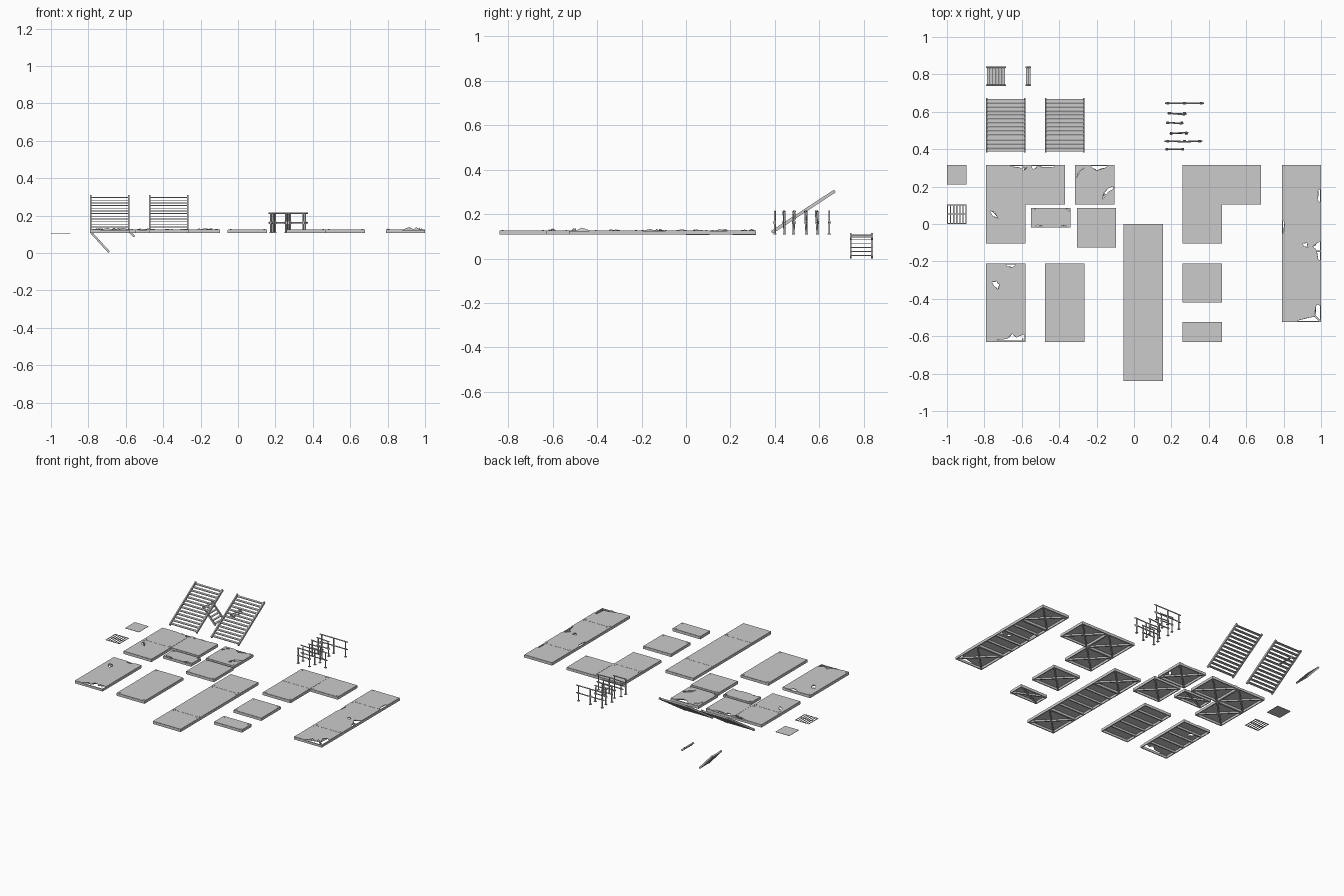
import bpy, bmesh
from math import radians
from mathutils import Vector as V, Matrix

if "Cube" in bpy.data.objects:
    bpy.data.objects.remove(bpy.data.objects["Cube"])

TOP, DECK, LOW = 0.127, 0.1235, 0.108   # deck top, deck underside, frame bottom
S = 0.21                                # panel module


def finish(bm, name, smooth=False):
    bmesh.ops.recalc_face_normals(bm, faces=bm.faces)
    me = bpy.data.meshes.new(name)
    bm.to_mesh(me)
    bm.free()
    ob = bpy.data.objects.new(name, me)
    bpy.context.collection.objects.link(ob)
    if smooth:
        bpy.ops.object.select_all(action='DESELECT')
        ob.select_set(True)
        bpy.context.view_layer.objects.active = ob
        bpy.ops.object.shade_smooth_by_angle(angle=radians(50))
    return ob


def box(bm, lo, hi):
    lo, hi = V(lo), V(hi)
    bmesh.ops.create_cube(bm, size=1, matrix=Matrix.Translation((lo + hi) / 2)
                          @ Matrix.Diagonal((*(hi - lo), 1)))


def bar(bm, a, b, w, h):
    a, b = V(a), V(b)
    bmesh.ops.create_cube(bm, size=1, matrix=Matrix.Translation((a + b) / 2)
                          @ (b - a).to_track_quat('X', 'Z').to_matrix().to_4x4()
                          @ Matrix.Diagonal(((b - a).length, w, h, 1)))


def rod(bm, a, b, r, seg=8):
    a, b = V(a), V(b)
    bmesh.ops.create_cone(bm, cap_ends=True, segments=seg, radius1=r, radius2=r,
                          depth=(b - a).length, matrix=Matrix.Translation((a + b) / 2)
                          @ (b - a).to_track_quat('Z', 'Y').to_matrix().to_4x4())


def prism(bm, pts, z0, z1):
    f = bm.faces.new([bm.verts.new((x, y, z0)) for x, y in pts])
    r = bmesh.ops.extrude_face_region(bm, geom=[f])
    bmesh.ops.translate(bm, vec=(0, 0, z1 - z0),
                        verts=[v for v in r['geom'] if isinstance(v, bmesh.types.BMVert)])


def platform(name, panels, holes=()):
    """panels: (x0, y0, width, length); long ones get joists, others an X brace."""
    deck, frame, bolts = bmesh.new(), bmesh.new(), bmesh.new()
    t, g = 0.006, 0.0007
    for x, y, w, l in panels:
        X, Y = x + w, y + l
        box(deck, (x + g, y + g, DECK), (X - g, Y - g, TOP))
        # perimeter channel: web plus lower lip
        for lo, hi in (((x, y), (X, y + t)), ((x, Y - t), (X, Y)),
                       ((x, y + t), (x + t, Y - t)), ((X - t, y + t), (X, Y - t))):
            box(frame, (*lo, LOW), (*hi, DECK))
        if l > 0.3:
            for i in range(1, 5):
                yc = y + l * i / 5
                box(frame, (x + t, yc - 0.004, LOW + 0.002), (X - t, yc + 0.004, DECK))
        else:
            for p, q in (((x + t, y + t), (X - t, Y - t)), ((x + t, Y - t), (X - t, y + t))):
                bar(frame, (*p, 0.115), (*q, 0.115), 0.009, 0.010)
        for bx in (x + 0.015, X - 0.015):
            for by in (y + 0.014, Y - 0.014):
                rod(bolts, (bx, by, TOP - 0.001), (bx, by, TOP + 0.001), 0.004)
    d = finish(deck, name + "_deck")
    finish(frame, name + "_frame")
    finish(bolts, name + "_bolts")
    if not holes:
        return
    # torn openings, with metal curled up around the inner edge
    cut, lip = bmesh.new(), bmesh.new()
    for pts, lift in holes:
        prism(cut, pts, LOW, TOP + 0.02)
        c = sum((V(p) for p in pts), V((0, 0))) / len(pts)
        inside = [V(p) for p in pts if any(a - 0.001 < p[0] < a + w + 0.001 and
                  b - 0.001 < p[1] < b + l + 0.001 for a, b, w, l in panels)]
        for p, q in zip(inside, inside[1:]):
            a, b = lip.verts.new((*p, TOP - 0.001)), lip.verts.new((*q, TOP - 0.001))
            m = p.lerp(q, 0.5).lerp(c, 0.2)
            lip.faces.new((a, b, lip.verts.new((*m, TOP + lift))))
    finish(lip, name + "_torn_lip")
    cutter = finish(cut, name + "_cutter")
    cutter.hide_render = True
    cutter.hide_viewport = True
    mod = d.modifiers.new("tears", 'BOOLEAN')
    mod.object, mod.operation, mod.solver = cutter, 'DIFFERENCE', 'EXACT'


def stairs(name, a, b, side, n, h, depth):
    """a, b: ends of one stringer; side: vector to the other stringer."""
    bm = bmesh.new()
    a, b, side = V(a), V(b), V(side)
    for o in (V(), side):
        bar(bm, a + o, b + o, 0.008, h)
    for i in range(n):
        c = a.lerp(b, (i + 0.5) / n)
        bar(bm, c, c + side, depth, 0.004)
    finish(bm, name)


def railing(name, y, posts, ends, bend=0.0):
    """Posts on foot plates with a top and a middle rail, optionally bent."""
    bm = bmesh.new()
    for i, x in enumerate(posts):
        lean = bend * (i % 2)
        rod(bm, (x, y, 0.11), (x, y + lean, 0.214), 0.0042)
        box(bm, (x - 0.007, y - 0.007, 0.108), (x + 0.007, y + 0.007, 0.112))
        rod(bm, (x, y + lean / 2, 0.156), (x, y + lean / 2, 0.168), 0.006)
    for z, k in ((0.213, 1), (0.162, 0.5)):
        path = [(ends[0], y, z)]
        path += [(x, y + bend * k * (i % 2), z) for i, x in enumerate(posts)]
        path += [(ends[1], y + bend * k * 0.6, z)]
        for p, q in zip(path, path[1:]):
            rod(bm, p, q, 0.0036)
    finish(bm, name, True)


# intact platforms
platform("square_platform", [(0.26, -0.42, S, S)])
platform("loose_square_platform", [(-0.305, -0.125, S, S)])
platform("half_platform", [(0.26, -0.63, S, S / 2)])
platform("double_platform", [(-0.475, -0.63, S, 2 * S)])
platform("long_platform", [(-0.055, -0.84, S, S), (-0.055, -0.63, S, 2 * S), (-0.055, -0.21, S, S)])
platform("corner_platform", [(0.26, -0.105, S, S), (0.26, 0.105, S, S), (0.47, 0.105, S, S)])

# damaged platforms
platform("torn_corner_platform",
         [(-0.79, -0.105, S, S), (-0.79, 0.105, S, S), (-0.58, 0.105, S, S)],
         [([(-.68, .32), (-.66, .308), (-.61, .302), (-.59, .285), (-.57, .303), (-.56, .32)], .005),
          ([(-.552, .32), (-.54, .29), (-.52, .307), (-.43, .303), (-.42, .32)], .004),
          ([(-.77, .07), (-.745, .065), (-.728, .03), (-.755, .042)], .004)])
platform("torn_square_platform", [(-0.315, 0.105, S, S)],
         [([(-.24, .32), (-.22, .298), (-.2, .285), (-.15, .302), (-.125, .32)], .006),
          ([(-.17, .13), (-.162, .165), (-.14, .19), (-.1, .205), (-.1, .192), (-.135, .175), (-.15, .155)], .005),
          ([(-.31, .24), (-.295, .28), (-.26, .305), (-.29, .28)], .003)])
platform("torn_half_platform", [(-0.55, -0.02, S, S / 2)],
         [([(-.555, .09), (-.555, .065), (-.535, .074), (-.51, .09)], .003),
          ([(-.37, .09), (-.36, .074), (-.335, .066), (-.335, .09)], .003),
          ([(-.535, -.025), (-.52, -.005), (-.49, -.011), (-.48, -.025)], .003),
          ([(-.41, -.025), (-.39, -.011), (-.36, -.006), (-.35, -.025)], .003)])
platform("torn_double_platform", [(-0.79, -0.63, S, 2 * S)],
         [([(-.69, -.205), (-.68, -.226), (-.65, -.232), (-.62, -.205)], .003),
          ([(-.76, -.31), (-.735, -.305), (-.718, -.325), (-.727, -.35), (-.745, -.335)], .005),
          ([(-.75, -.64), (-.73, -.62), (-.68, -.615), (-.65, -.585), (-.63, -.607),
            (-.59, -.59), (-.57, -.59), (-.57, -.64)], .008)])
platform("torn_long_platform",
         [(0.79, -0.525, S, S), (0.79, -0.315, S, 2 * S), (0.79, 0.105, S, S)],
         [([(1.01, -.085), (.975, -.105), (.955, -.12), (.975, -.14), (.985, -.19), (1.01, -.2)], .006),
          ([(.78, .03), (.805, .01), (.8, -.05), (.78, -.07)], .004),
          ([(1.01, .19), (.985, .18), (.982, .13), (1.01, .08)], .004),
          ([(.9, -.105), (.925, -.10), (.93, -.125), (.91, -.12)], .004),
          ([(.84, -.535), (.88, -.515), (.94, -.5), (.97, -.495), (.975, -.43),
            (1.01, -.44), (1.01, -.535)], .012)])

# stair flights
for x, nm in ((-0.786, "left_stairs"), (-0.471, "right_stairs")):
    stairs(nm, (x, 0.386, 0.118), (x, 0.670, 0.304), (0.202, 0, 0), 13, 0.014, 0.019)
stairs("short_stairs", (-0.786, 0.742, 0.111), (-0.689, 0.742, 0.0045), (0, 0.095, 0), 6, 0.011, 0.014)
stairs("step_pair", (-0.576, 0.742, 0.111), (-0.554, 0.742, 0.088), (0, 0.095, 0), 2, 0.011, 0.012)

# plain and slotted floor tiles
bm = bmesh.new()
box(bm, (-1, 0.21, 0.106), (-0.895, 0.315, 0.108))
finish(bm, "plain_tile")
bm = bmesh.new()
for i in range(7):
    x = -1 + i * 0.0165
    box(bm, (x, 0, 0.106), (x + 0.006, 0.105, 0.108))
for y in (0, 0.0495, 0.099):
    box(bm, (-1, y, 0.1062), (-0.895, y + 0.006, 0.1078))
finish(bm, "slotted_tile")

# railings
railing("long_railing", 0.645, (0.18, 0.27, 0.36), (0.165, 0.375))
railing("bent_long_railing", 0.443, (0.18, 0.27, 0.35), (0.163, 0.365), -0.004)
railing("short_railing", 0.40, (0.175, 0.26), (0.168, 0.268))
railing("bent_short_railing_a", 0.592, (0.19, 0.27), (0.18, 0.28), -0.008)
railing("bent_short_railing_b", 0.542, (0.18, 0.255), (0.172, 0.265), -0.006)
railing("bent_short_railing_c", 0.484, (0.20, 0.28), (0.19, 0.29), 0.006)
